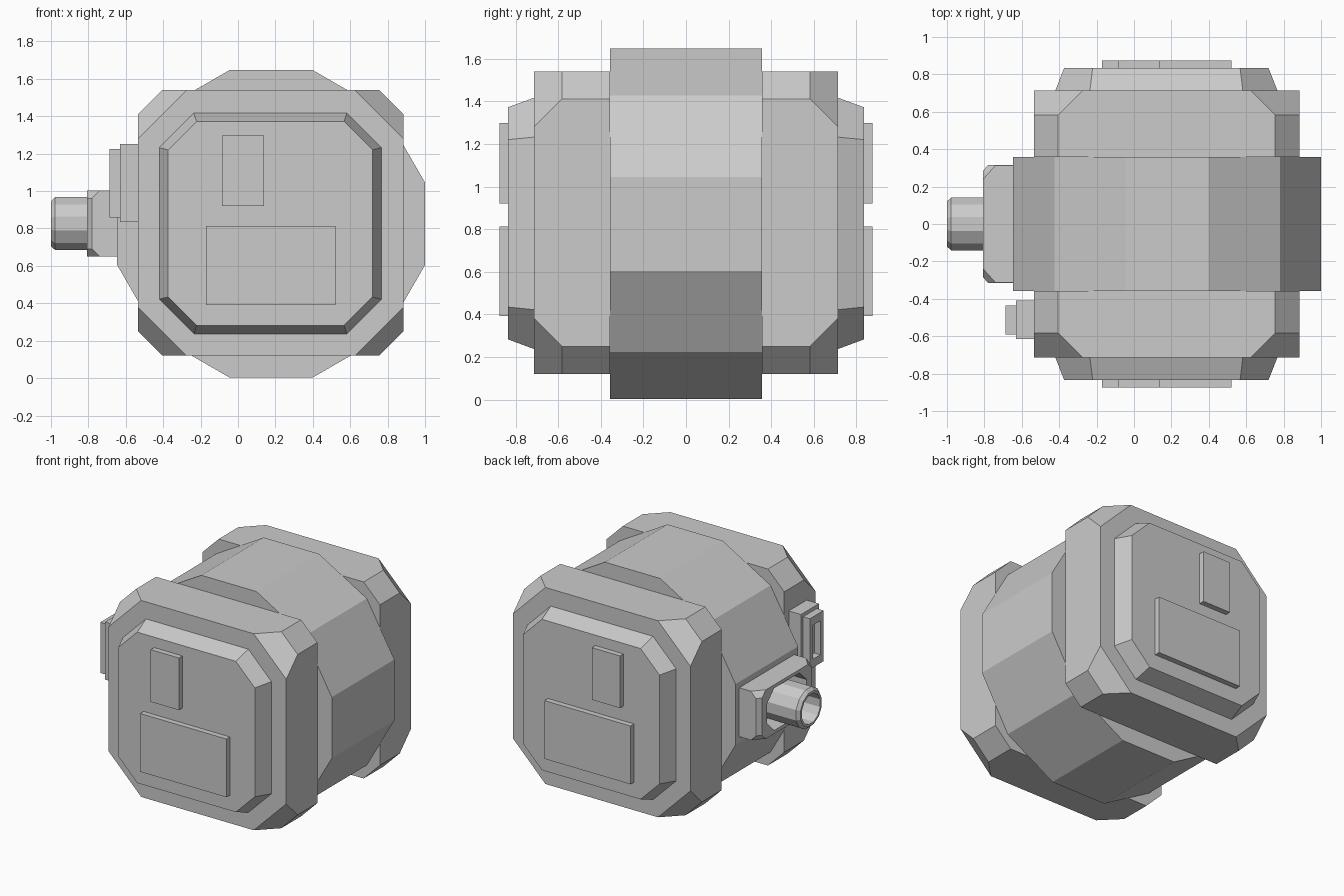
import bpy, bmesh
from math import sin, cos, pi

if "Cube" in bpy.data.objects:
    bpy.data.objects.remove(bpy.data.objects["Cube"])


def octagon(cu, cv, hu, hv, du, dv):
    """Rectangle with cut corners: centre, half sizes, corner cuts."""
    return [(cu + su * (hu - a * du), cv + sv * (hv - b * dv))
            for su, sv, a, b in ((1, 1, 0, 1), (1, 1, 1, 0), (-1, 1, 1, 0), (-1, 1, 0, 1),
                                 (-1, -1, 0, 1), (-1, -1, 1, 0), (1, -1, 1, 0), (1, -1, 0, 1))]


def rect(u0, u1, v0, v1):
    return [(u0, v0), (u1, v0), (u1, v1), (u0, v1)]


def dodecagon(cu, cv, r):
    return [(cu + r * cos(pi / 12 + i * pi / 6), cv + r * sin(pi / 12 + i * pi / 6)) for i in range(12)]


def loft(name, axis, rings, mirror=False):
    """Skin a list of (position, outline) rings along an axis and close both ends."""
    bm = bmesh.new()
    loops = [[bm.verts.new((t, u, v) if axis == 'x' else (u, t, v)) for u, v in pts]
             for t, pts in rings]
    for a, b in zip(loops, loops[1:]):
        n = len(a)
        for i in range(n):
            j = (i + 1) % n
            bm.faces.new((a[i], a[j], b[j], b[i]))
    bm.faces.new(loops[0])
    bm.faces.new(loops[-1])
    bmesh.ops.recalc_face_normals(bm, faces=bm.faces)
    me = bpy.data.meshes.new(name)
    bm.to_mesh(me)
    bm.free()
    ob = bpy.data.objects.new(name, me)
    bpy.context.collection.objects.link(ob)
    if mirror:
        mod = ob.modifiers.new("Mirror", 'MIRROR')
        mod.use_axis = (False, True, False)
    return ob


CX, CZ = 0.177, 0.825

# Central twelve-sided drum
drum = dodecagon(CX, CZ, 0.852)
loft("drum", 'y', [(-0.357, drum), (0.357, drum)])

# End caps with chamfered edges and cut outer corners
loft("end_cap", 'y', [
    (0.357, octagon(0.175, 0.83, 0.71, 0.71, 0.13, 0.13)),
    (0.583, octagon(0.175, 0.83, 0.71, 0.71, 0.13, 0.13)),
    (0.713, octagon(0.175, 0.83, 0.71, 0.71, 0.26, 0.26))], True)

# Raised bevelled panel on each cap
loft("cap_panel", 'y', [
    (0.70, octagon(0.173, 0.827, 0.594, 0.59, 0.185, 0.185)),
    (0.713, octagon(0.173, 0.827, 0.594, 0.59, 0.185, 0.185)),
    (0.835, octagon(0.173, 0.827, 0.546, 0.545, 0.152, 0.152))], True)

# Small and large plates on the panels
for name, r in (("small_plate", rect(-0.085, 0.14, 0.92, 1.297)),
                ("large_plate", rect(-0.17, 0.52, 0.392, 0.813))):
    loft(name, 'y', [(0.825, r), (0.875, r)], True)

# Connector collar: outer shell folding back into an open recess
CV = 0.826
loft("connector_collar", 'x', [
    (-0.60, octagon(0, CV, 0.315, 0.177, 0.001, 0.001)),
    (-0.74, octagon(0, CV, 0.315, 0.177, 0.001, 0.001)),
    (-0.78, octagon(0, CV, 0.315, 0.177, 0.046, 0.042)),
    (-0.807, octagon(0, CV, 0.285, 0.177, 0.045, 0.042)),
    (-0.807, octagon(0, CV, 0.225, 0.153, 0.08, 0.08)),
    (-0.66, octagon(0, CV, 0.225, 0.153, 0.08, 0.08))])

# Hollow connector pipe with chamfered lip
loft("connector_pipe", 'x', [(x, dodecagon(0, CV, r)) for x, r in (
    (-0.65, 0.146), (-0.978, 0.146), (-1.0, 0.125), (-1.0, 0.108), (-0.70, 0.108))])

# Side socket: base block and a slotted frame
base = rect(-0.615, -0.41, 0.835, 1.252)
loft("socket_base", 'x', [(-0.52, base), (-0.632, base)])
frame = rect(-0.592, -0.435, 0.86, 1.226)
slot = rect(-0.555, -0.472, 0.92, 1.166)
loft("socket_frame", 'x', [(-0.62, frame), (-0.686, frame), (-0.686, slot), (-0.637, slot)])
